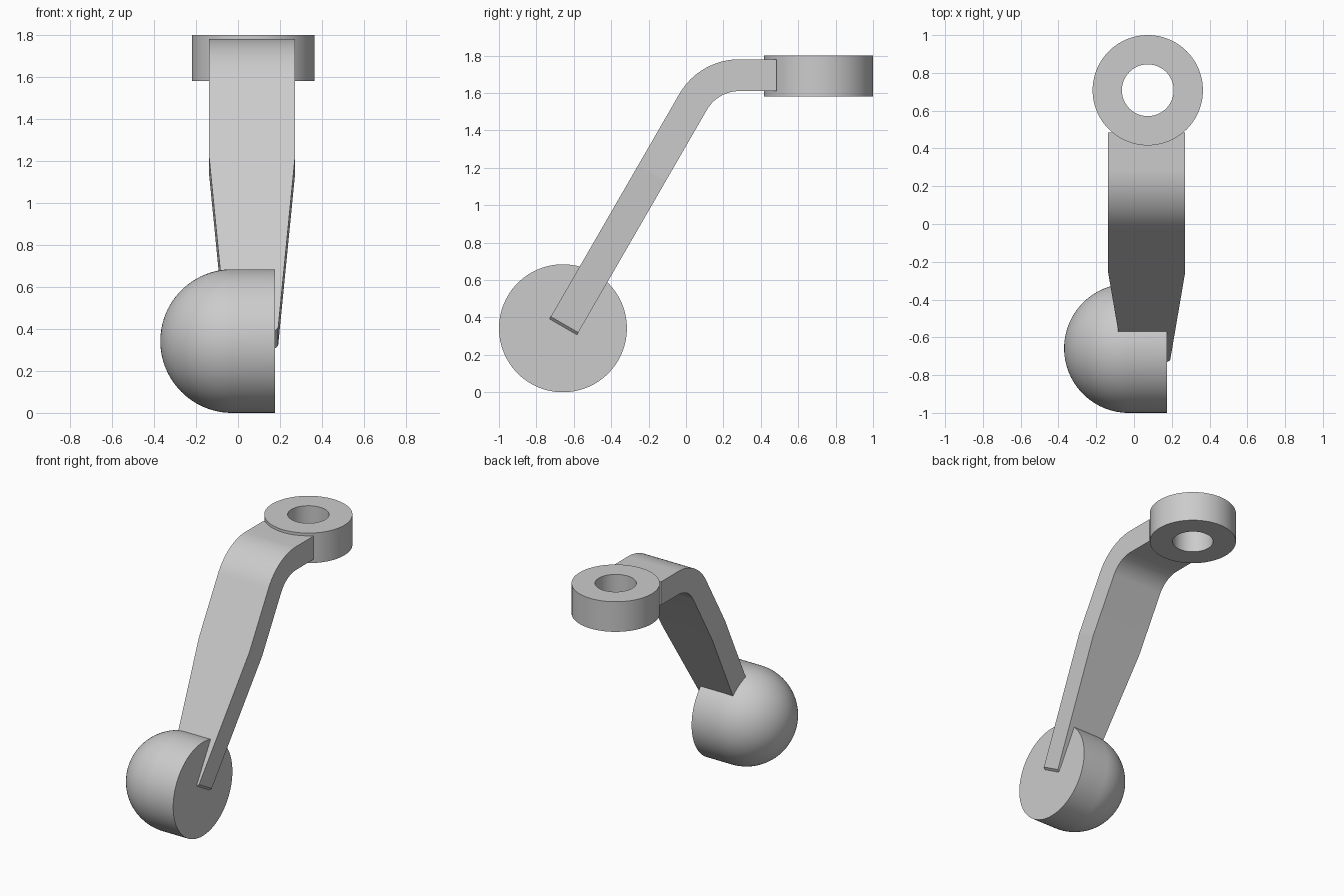
import bpy, bmesh
from math import sin, cos, radians, pi
from mathutils import Vector

if "Cube" in bpy.data.objects:
    bpy.data.objects.remove(bpy.data.objects["Cube"])


def finish(name, bm, angle):
    bmesh.ops.remove_doubles(bm, verts=bm.verts[:], dist=1e-5)
    bmesh.ops.recalc_face_normals(bm, faces=bm.faces[:])
    mesh = bpy.data.meshes.new(name)
    bm.to_mesh(mesh)
    bm.free()
    ob = bpy.data.objects.new(name, mesh)
    bpy.context.collection.objects.link(ob)
    bpy.ops.object.select_all(action='DESELECT')
    ob.select_set(True)
    bpy.context.view_layer.objects.active = ob
    bpy.ops.object.shade_smooth_by_angle(angle=radians(angle))
    return ob


def lathe(name, profile, loc, closed=False, steps=96):
    """Revolve (radius, height) points around z."""
    bm = bmesh.new()
    vs = [bm.verts.new((r, 0, h)) for r, h in profile]
    es = [bm.edges.new(p) for p in zip(vs, vs[1:])]
    if closed:
        es.append(bm.edges.new((vs[-1], vs[0])))
    bmesh.ops.spin(bm, geom=vs + es, cent=(0, 0, 0), axis=(0, 0, 1),
                   angle=2 * pi, steps=steps, use_merge=True)
    ob = finish(name, bm, 30)
    ob.location = loc
    return ob


# Mounting ring at the top
lathe("mounting_ring",
      [(0.137, 1.58), (0.292, 1.58), (0.292, 1.8), (0.137, 1.8)],
      (0.073, 0.708, 0), closed=True)

# Half-ball foot: hemisphere to the left, short cylinder to the flat right side
R = 0.342
dome = [(R * cos(a), -R * sin(a)) for a in (i * pi / 48 for i in range(24))]
foot = lathe("ball_foot", [(0, 0.204), (R, 0.204)] + dome + [(0, -R)],
             (-0.028, -0.658, R))
foot.rotation_euler = (0, pi / 2, 0)

# Bent arm: sections along a straight tapered leg, a 60 degree bend and a flat tab
BEND = Vector((0.285, 1.41))      # bend centre in y, z
R_IN, R_OUT, CX, HALF, SEG = 0.20, 0.37, 0.067, 0.204, 20
slope = Vector((0.5, sin(radians(60))))
stations = []                     # (outer point, inner point, half width)
n = Vector((-sin(radians(60)), 0.5))
for dist, half in ((1.39, 0.108), (1.375, 0.124), (0.44, HALF)):
    base = BEND - slope * dist
    stations.append((base + n * R_OUT, base + n * R_IN, half))
for i in range(SEG + 1):
    a = radians(150 - 60 * i / SEG)
    d = Vector((cos(a), sin(a)))
    stations.append((BEND + d * R_OUT, BEND + d * R_IN, HALF))
tab = Vector((0.2, 0))
stations.append((stations[-1][0] + tab, stations[-1][1] + tab, HALF))

bm = bmesh.new()
rings = []
for outer, inner, half in stations:
    rings.append([bm.verts.new((CX + s * half, p.x, p.y))
                  for p, s in ((outer, -1), (outer, 1), (inner, 1), (inner, -1))])
for a, b in zip(rings, rings[1:]):
    for k in range(4):
        j = (k + 1) % 4
        bm.faces.new((a[k], a[j], b[j], b[k]))
bm.faces.new(rings[0])
bm.faces.new(rings[-1])
finish("bent_arm", bm, 4)
